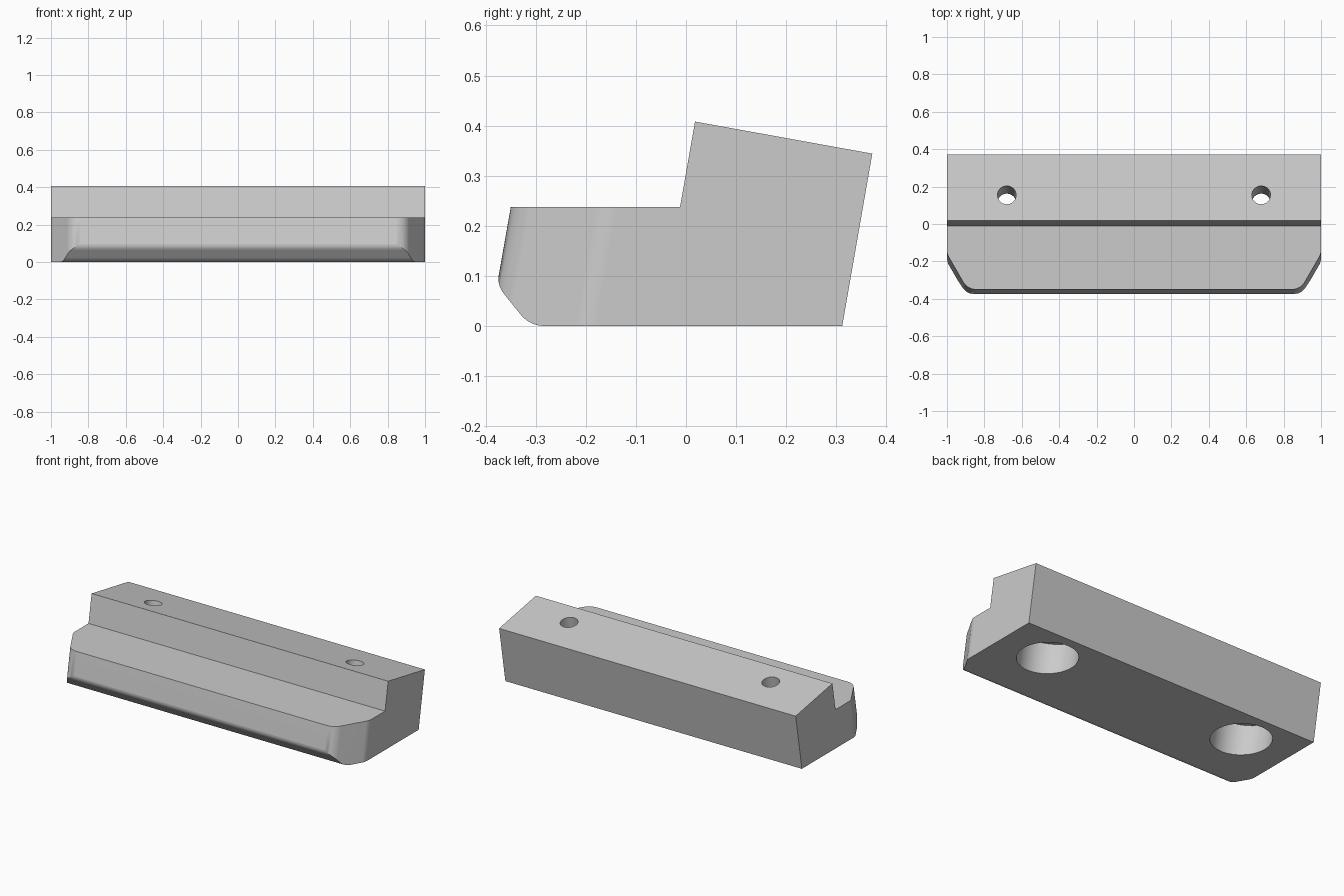
import bpy, bmesh, math
from mathutils import Vector, Matrix

if "Cube" in bpy.data.objects:
    bpy.data.objects.remove(bpy.data.objects["Cube"])

TILT = math.radians(10)
AXIS = Vector((0, math.sin(TILT), math.cos(TILT)))   # leaning direction of the block
STEP_Z = 0.237

grey = bpy.data.materials.new("light_grey")
grey.diffuse_color = (0.6, 0.6, 0.6, 1)
grey.use_nodes = True
grey.node_tree.nodes["Principled BSDF"].inputs["Base Color"].default_value = grey.diffuse_color


def fillet(corners, steps=8):
    """Round a closed outline of (a, b, radius) corners."""
    out = []
    n = len(corners)
    for i, (a, b, r) in enumerate(corners):
        p = Vector((a, b))
        if r == 0:
            out.append(p)
            continue
        u = (Vector(corners[i - 1][:2]) - p).normalized()
        v = (Vector(corners[(i + 1) % n][:2]) - p).normalized()
        half = u.angle(v) / 2
        centre = p + (u + v).normalized() * (r / math.sin(half))
        d0 = p + u * (r / math.tan(half)) - centre
        d1 = p + v * (r / math.tan(half)) - centre
        turn = d0.angle_signed(d1)
        for k in range(steps + 1):
            t = -turn * k / steps
            out.append(centre + Matrix.Rotation(t, 2) @ d0)
    return out


def prism(name, points, vector):
    """Extrude a flat outline along a vector."""
    bm = bmesh.new()
    face = bm.faces.new([bm.verts.new(p) for p in points])
    ext = bmesh.ops.extrude_face_region(bm, geom=[face])
    bmesh.ops.translate(bm, vec=vector,
                        verts=[g for g in ext["geom"] if isinstance(g, bmesh.types.BMVert)])
    bmesh.ops.recalc_face_normals(bm, faces=bm.faces)
    mesh = bpy.data.meshes.new(name)
    bm.to_mesh(mesh)
    bm.free()
    mesh.materials.append(grey)
    obj = bpy.data.objects.new(name, mesh)
    bpy.context.collection.objects.link(obj)
    return obj


def boolean(target, cutter, operation):
    bpy.context.view_layer.objects.active = target
    mod = target.modifiers.new("cut", 'BOOLEAN')
    mod.operation, mod.object, mod.solver = operation, cutter, 'EXACT'
    bpy.ops.object.modifier_apply(modifier=mod.name)
    bpy.data.objects.remove(cutter)


# Stepped side profile (y, z) with softened lower front edge
profile = fillet([
    (-0.3505, STEP_Z, 0), (-0.378, 0.082, 0.05), (-0.312, 0, 0.06),
    (0.312, 0, 0), (0.372, 0.344, 0), (0.018, 0.408, 0), (-0.012, STEP_Z, 0)])
block = prism("stepped_block", [(-1.1, p.x, p.y) for p in profile], Vector((2.2, 0, 0)))

# Plan outline with angled, rounded front corners, extruded along the lean
plan = fillet([
    (-1, 0.8, 0), (-1, -0.16, 0.08), (-0.89, -0.35, 0.08),
    (0.89, -0.35, 0.08), (1, -0.16, 0.08), (1, 0.8, 0)])
base = -AXIS * (0.5 / AXIS.z)
outline = prism("plan_cutter", [Vector((p.x, p.y, STEP_Z)) + base for p in plan],
                AXIS * (1.0 / AXIS.z))
boolean(block, outline, 'INTERSECT')

# Screw holes: narrow through bore and wide counterbore from below
tilt_matrix = Matrix.Rotation(-TILT, 3, 'X')
for side in (-1, 1):
    foot = Vector((side * 0.68, 0.087, 0))
    for radius, start, end, n in ((0.05, -0.2, 0.6, 32), (0.167, -0.2, 0.15, 64)):
        ring = [foot + AXIS * start + tilt_matrix @ Vector(
            (radius * math.cos(math.tau * k / n), radius * math.sin(math.tau * k / n), 0))
            for k in range(n)]
        boolean(block, prism("hole_cutter", ring, AXIS * (end - start)), 'DIFFERENCE')

# Smooth the rounds, keep the hard edges
bpy.ops.object.select_all(action='DESELECT')
block.select_set(True)
bpy.context.view_layer.objects.active = block
bpy.ops.object.shade_smooth_by_angle(angle=math.radians(30))
weighted = block.modifiers.new("weighted_normals", 'WEIGHTED_NORMAL')
weighted.keep_sharp = True
